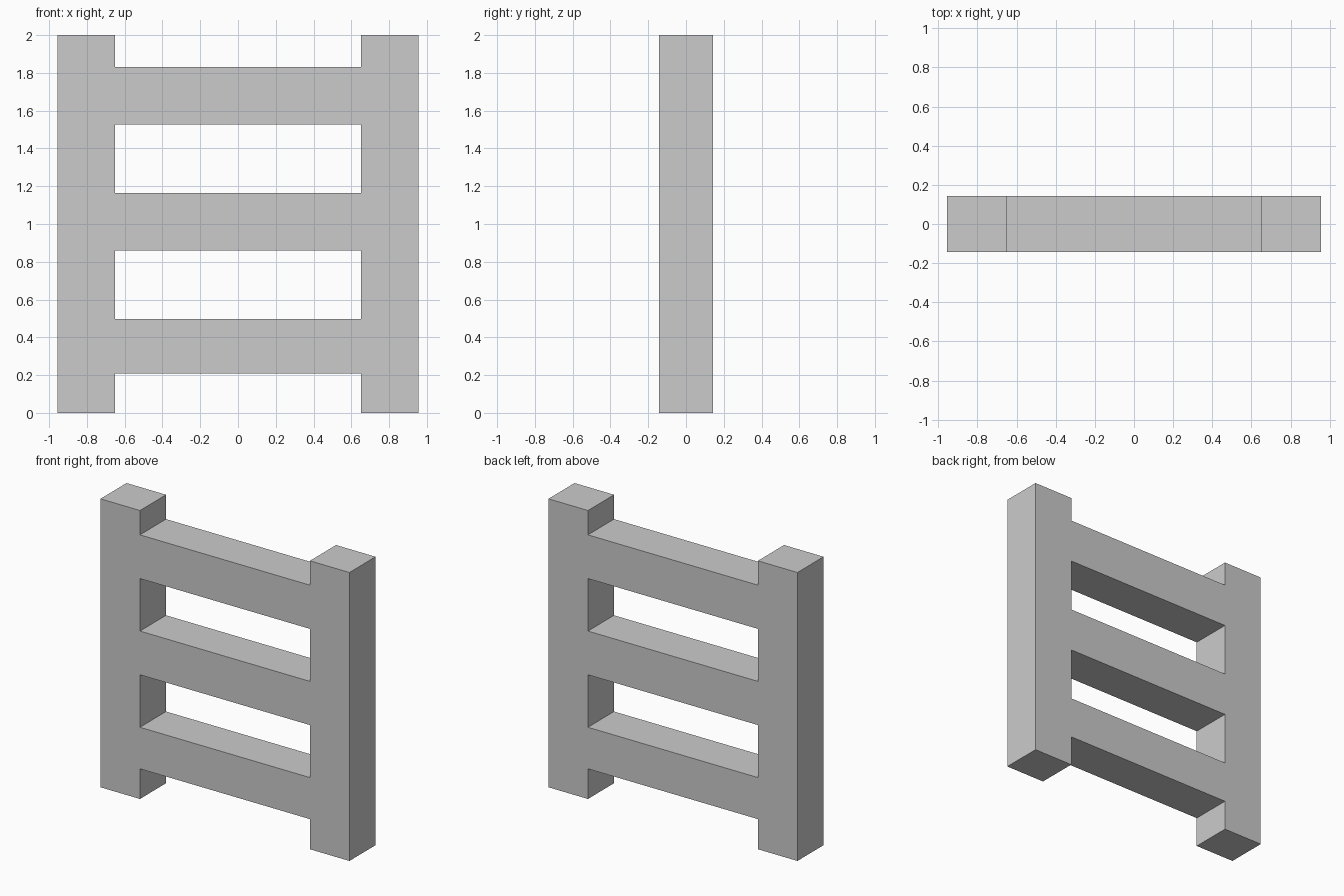
import bpy
import bmesh

if "Cube" in bpy.data.objects:
    bpy.data.objects.remove(bpy.data.objects["Cube"])

HALF_DEPTH = 0.143
X_LINES = [-0.955, -0.652, 0.652, 0.955]                          # post edges
Z_LINES = [0.0, 0.209, 0.497, 0.861, 1.164, 1.528, 1.831, 2.0]    # rung edges

bm = bmesh.new()

# Front profile: a grid of points, filled where there is a post or a rung
grid = [[bm.verts.new((x, -HALF_DEPTH, z)) for x in X_LINES] for z in Z_LINES]
for row in range(len(Z_LINES) - 1):
    for col in range(len(X_LINES) - 1):
        is_post = col != 1
        is_rung = row % 2 == 1
        if is_post or is_rung:
            bm.faces.new((grid[row][col], grid[row][col + 1],
                          grid[row + 1][col + 1], grid[row + 1][col]))

# Extrude the profile to the back, giving one solid without inner faces
front = bm.faces[:]
result = bmesh.ops.extrude_face_region(bm, geom=front, use_keep_orig=True)
back_verts = [g for g in result["geom"] if isinstance(g, bmesh.types.BMVert)]
bmesh.ops.translate(bm, verts=back_verts, vec=(0, 2 * HALF_DEPTH, 0))
bmesh.ops.recalc_face_normals(bm, faces=bm.faces[:])

mesh = bpy.data.meshes.new("ladder_frame")
bm.to_mesh(mesh)
bm.free()
ladder = bpy.data.objects.new("ladder_frame", mesh)
bpy.context.collection.objects.link(ladder)
